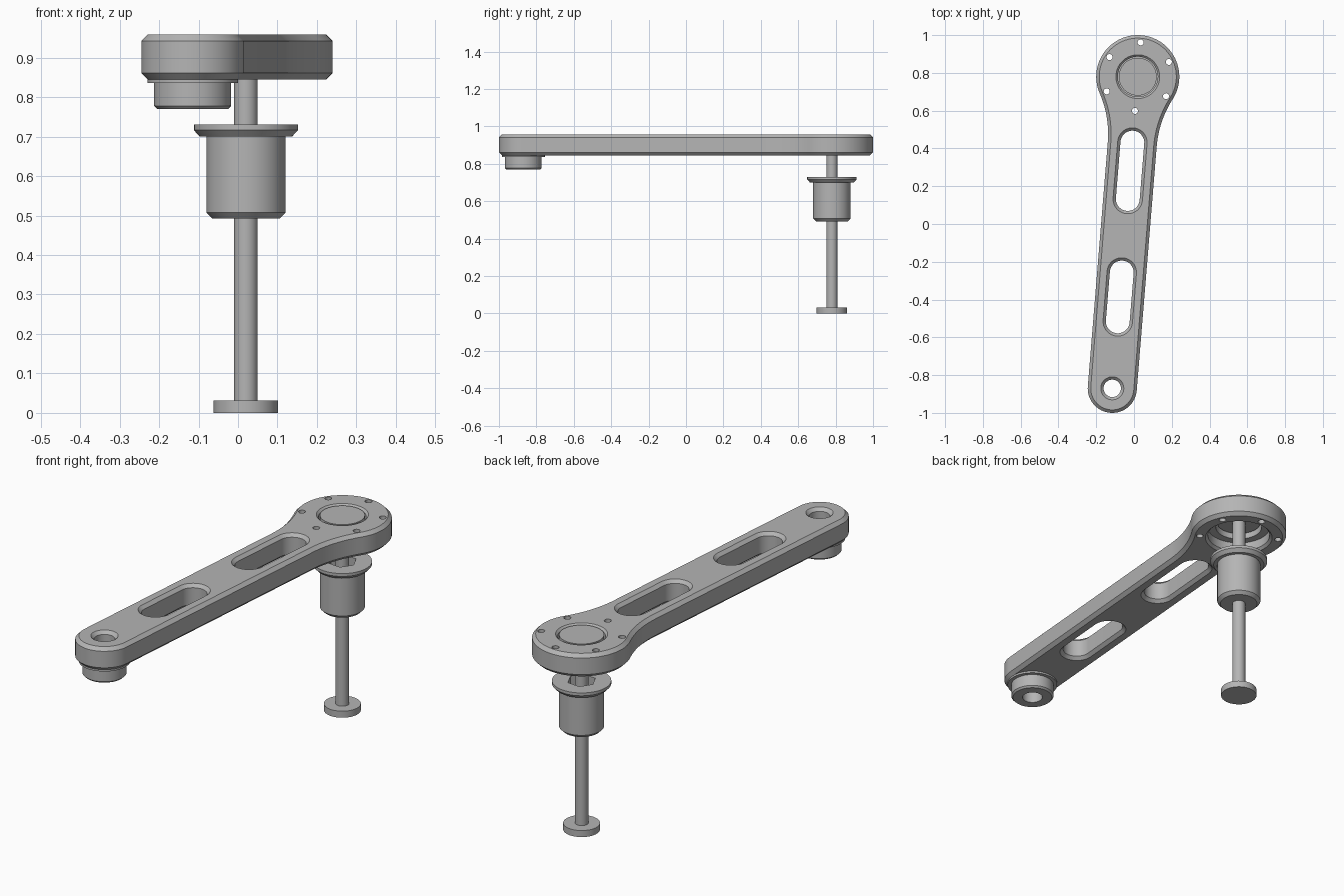
import bpy
import bmesh
from math import atan2, cos, sin, pi, hypot
from mathutils import Matrix, Vector

cube = bpy.data.objects.get("Cube")
if cube:
    bpy.data.objects.remove(cube, do_unlink=True)

grey = bpy.data.materials.new("machined grey")
grey.use_nodes = True
grey.diffuse_color = (0.46, 0.46, 0.46, 1)
grey.node_tree.nodes["Principled BSDF"].inputs["Base Color"].default_value = grey.diffuse_color

# Local frame: origin at the hub, the arm runs along -y
HUB = Vector((0.02, 0.78, 0))
TIP = Vector((-0.115, -0.87, 0))
LENGTH = (HUB - TIP).length
FRAME = Matrix.Translation(HUB) @ Matrix.Rotation(-atan2(HUB.x - TIP.x, HUB.y - TIP.y), 4, "Z")
BOTTOM, TOP, CHAMFER = 0.845, 0.958, 0.016


def arc(cx, cy, r, start, end, n):
    return [(cx + r * cos(start + (end - start) * i / n),
             cy + r * sin(start + (end - start) * i / n)) for i in range(n + 1)]


def circle(x=0, y=0, sides=48):
    return lambda r: arc(x, y, r, 0, 2 * pi, sides)[:-1]


def slot(y_top, y_bottom):
    return lambda r: arc(0, y_top, r, 0, pi, 20) + arc(0, y_bottom, r, pi, 2 * pi, 20)


def arm_outline(inset):
    # Round tip, straight sides, concave fillets and round hub
    tip_r, hub_r, drop = 0.13 - inset, 0.22 - inset, 0.36
    fillet = (tip_r ** 2 + drop ** 2 - hub_r ** 2) / (2 * (hub_r - tip_r))
    cx = tip_r + fillet
    a = atan2(-drop, cx)
    right = arc(cx, -drop, fillet, pi, pi + a, 16)
    hub = arc(0, 0, hub_r, a, pi - a, 64)
    left = [(-x, y) for x, y in reversed(right)]
    tip = arc(0, -LENGTH, tip_r, pi, 2 * pi, 32)
    return right + hub[1:-1] + left + tip


def loft(name, outline, rings, closed=False):
    """Join outlines of given size and height; cap the ends or close the loop."""
    bm = bmesh.new()
    loops = [[bm.verts.new((x, y, z)) for x, y in outline(size)] for size, z in rings]
    pairs = list(zip(loops, loops[1:]))
    if closed:
        pairs.append((loops[-1], loops[0]))
    else:
        bm.faces.new(loops[0][::-1])
        bm.faces.new(loops[-1])
    for low, high in pairs:
        n = len(low)
        for i in range(n):
            j = (i + 1) % n
            bm.faces.new((low[i], low[j], high[j], high[i]))
    bmesh.ops.recalc_face_normals(bm, faces=bm.faces)
    bm.transform(FRAME)
    mesh = bpy.data.meshes.new(name)
    bm.to_mesh(mesh)
    bm.free()
    mesh.materials.append(grey)
    obj = bpy.data.objects.new(name, mesh)
    bpy.context.collection.objects.link(obj)
    return obj


def activate(obj):
    bpy.ops.object.select_all(action="DESELECT")
    obj.select_set(True)
    bpy.context.view_layer.objects.active = obj


def cut(obj, cutter):
    cutter.hide_render = True
    mod = obj.modifiers.new("cut", "BOOLEAN")
    mod.operation, mod.solver, mod.object = "DIFFERENCE", "EXACT", cutter
    activate(obj)
    bpy.ops.object.modifier_apply(modifier=mod.name)
    bpy.data.objects.remove(cutter, do_unlink=True)


def flared(r, c):
    """Through-cut rings with a chamfer at both faces."""
    e = 0.01
    return [(r + c + e, BOTTOM - e), (r, BOTTOM + c), (r, TOP - c), (r + c + e, TOP + e)]


# Arm with chamfered rims
arm = loft("crank_arm", arm_outline, [(CHAMFER, BOTTOM), (0, BOTTOM + CHAMFER),
                                      (0, TOP - CHAMFER), (CHAMFER, TOP)])
for top, bottom in ((-0.35, -0.65), (-1.04, -1.30)):
    cut(arm, loft("slot_cutter", slot(top, bottom), flared(0.063, 0.015)))
cut(arm, loft("tip_hole_cutter", circle(0, -LENGTH), flared(0.046, 0.015)))
cut(arm, loft("hub_hole_cutter", circle(), flared(0.106, 0.01)))

# Stepped bearing seat under the hub
cut(arm, loft("seat_cutter", circle(), [(0.165, BOTTOM - 0.01), (0.143, BOTTOM + 0.012),
                                        (0.143, 0.9)]))

# Ring of bolt holes
for i in range(6):
    a = pi / 2 + i * pi / 3
    cut(arm, loft("bolt_hole_cutter", circle(0.182 * cos(a), 0.182 * sin(a), 16),
                  [(0.016, BOTTOM - 0.05), (0.016, TOP + 0.05)]))

# Flanged bushing under the tip
bushing = loft("tip_bushing", circle(0, -LENGTH), [
    (0.046, 0.77), (0.09, 0.77), (0.098, 0.778), (0.098, 0.836),
    (0.115, 0.836), (0.115, BOTTOM), (0.046, BOTTOM)], closed=True)

# Spindle: foot, shaft and hub cap in one turned piece
spindle = loft("spindle", circle(), [
    (0.082, 0), (0.082, 0.032), (0.03, 0.032), (0.03, 0.925), (0.1, 0.925), (0.1, 0.955)])

# Flanged sleeve on the spindle, with a hexagonal socket
sleeve = loft("sleeve", circle(), [
    (0.085, 0.492), (0.1, 0.507), (0.1, 0.70), (0.117, 0.70),
    (0.132, 0.716), (0.132, 0.73)])
cut(sleeve, loft("socket_cutter", circle(sides=6), [(0.065, 0.56), (0.065, 0.76)]))

for obj in (arm, bushing, spindle, sleeve):
    activate(obj)
    bpy.ops.object.shade_smooth_by_angle(angle=pi / 6)
